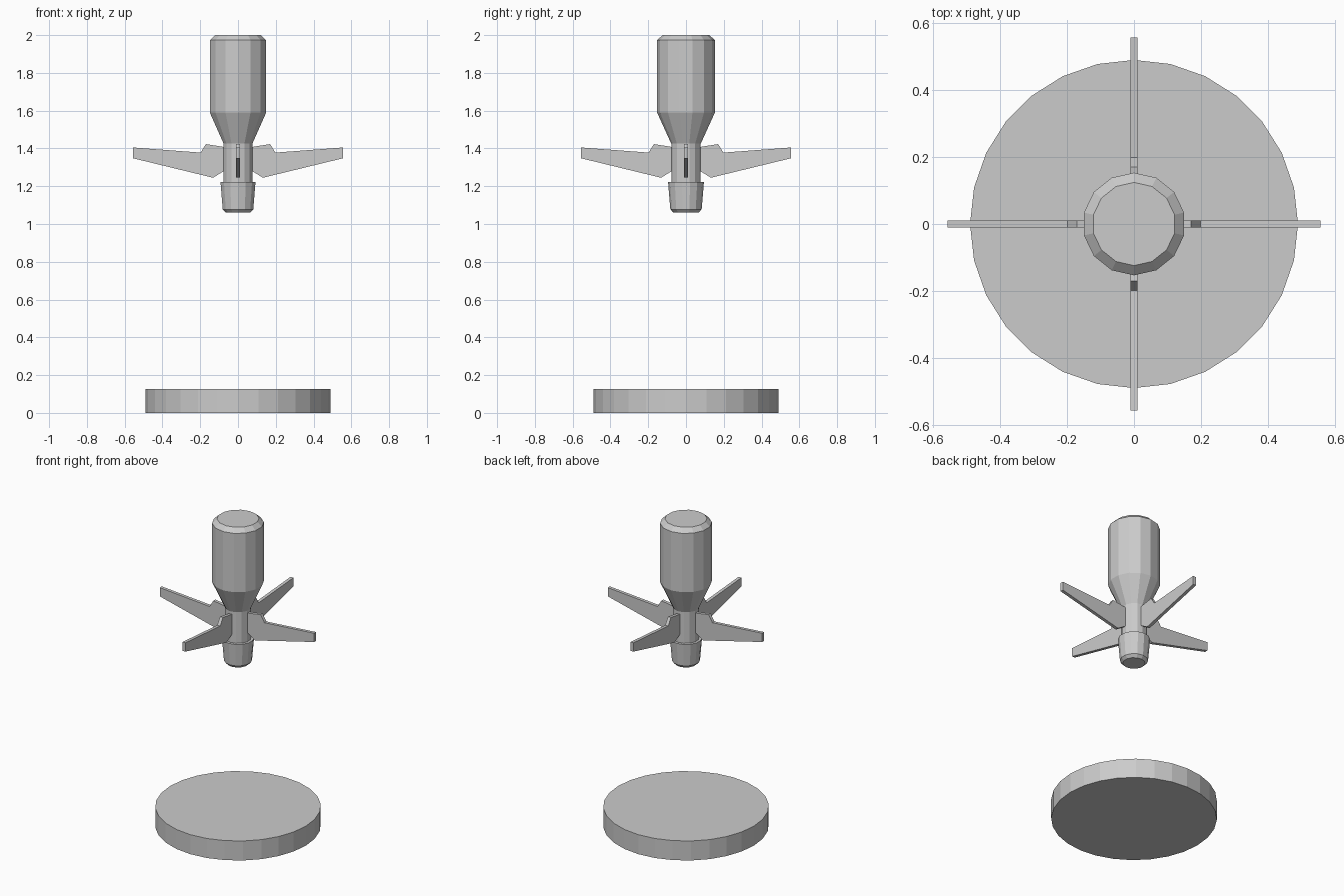
import bpy
from math import cos, sin, pi

cube = bpy.data.objects.get("Cube")
if cube:
    bpy.data.objects.remove(cube, do_unlink=True)

grey = bpy.data.materials.new("plain grey")
grey.use_nodes = True
grey.diffuse_color = (0.6, 0.6, 0.6, 1)
grey.node_tree.nodes["Principled BSDF"].inputs["Base Color"].default_value = grey.diffuse_color


def add_object(name, verts, faces):
    mesh = bpy.data.meshes.new(name)
    mesh.from_pydata(verts, [], faces)
    mesh.materials.append(grey)
    obj = bpy.data.objects.new(name, mesh)
    bpy.context.collection.objects.link(obj)
    return obj


def turned(name, profile, sides):
    """Closed faceted solid from (radius, height) pairs, listed bottom to top."""
    verts, faces = [], []
    for r, z in profile:
        for i in range(sides):
            a = 2 * pi * i / sides - pi / 2
            verts.append((r * cos(a), r * sin(a), z))
    for k in range(len(profile) - 1):
        for i in range(sides):
            j = (i + 1) % sides
            low, high = k * sides, (k + 1) * sides
            faces.append((low + i, low + j, high + j, high + i))
    faces.append(tuple(reversed(range(sides))))
    faces.append(tuple(range(len(verts) - sides, len(verts))))
    return add_object(name, verts, faces)


# Flat disc on the ground
turned("base_disc", [(0.489, 0), (0.489, 0.127)], 28)

# Floating body: tapered nose, collar step, neck, shoulder, bevelled cap
turned("body", [(0.066, 1.06), (0.083, 1.078), (0.095, 1.223), (0.078, 1.223),
                (0.078, 1.425), (0.153, 1.59), (0.153, 1.973), (0.124, 2.0)], 14)

# Four thin fins around the neck
outline = [(0.05, 1.29), (0.075, 1.28), (0.132, 1.245), (0.556, 1.348), (0.556, 1.405),
           (0.198, 1.378), (0.17, 1.423), (0.075, 1.408), (0.05, 1.405)]
half = 0.0105
n = len(outline)
for index, side in enumerate(("left", "back", "right", "front")):
    verts = [(x, y, z) for y in (-half, half) for x, z in outline]
    faces = [tuple(range(n)), tuple(reversed(range(n, 2 * n)))]
    faces += [(i, i + n, (i + 1) % n + n, (i + 1) % n) for i in range(n)]
    fin = add_object(side + "_fin", verts, faces)
    fin.rotation_euler.z = index * pi / 2
